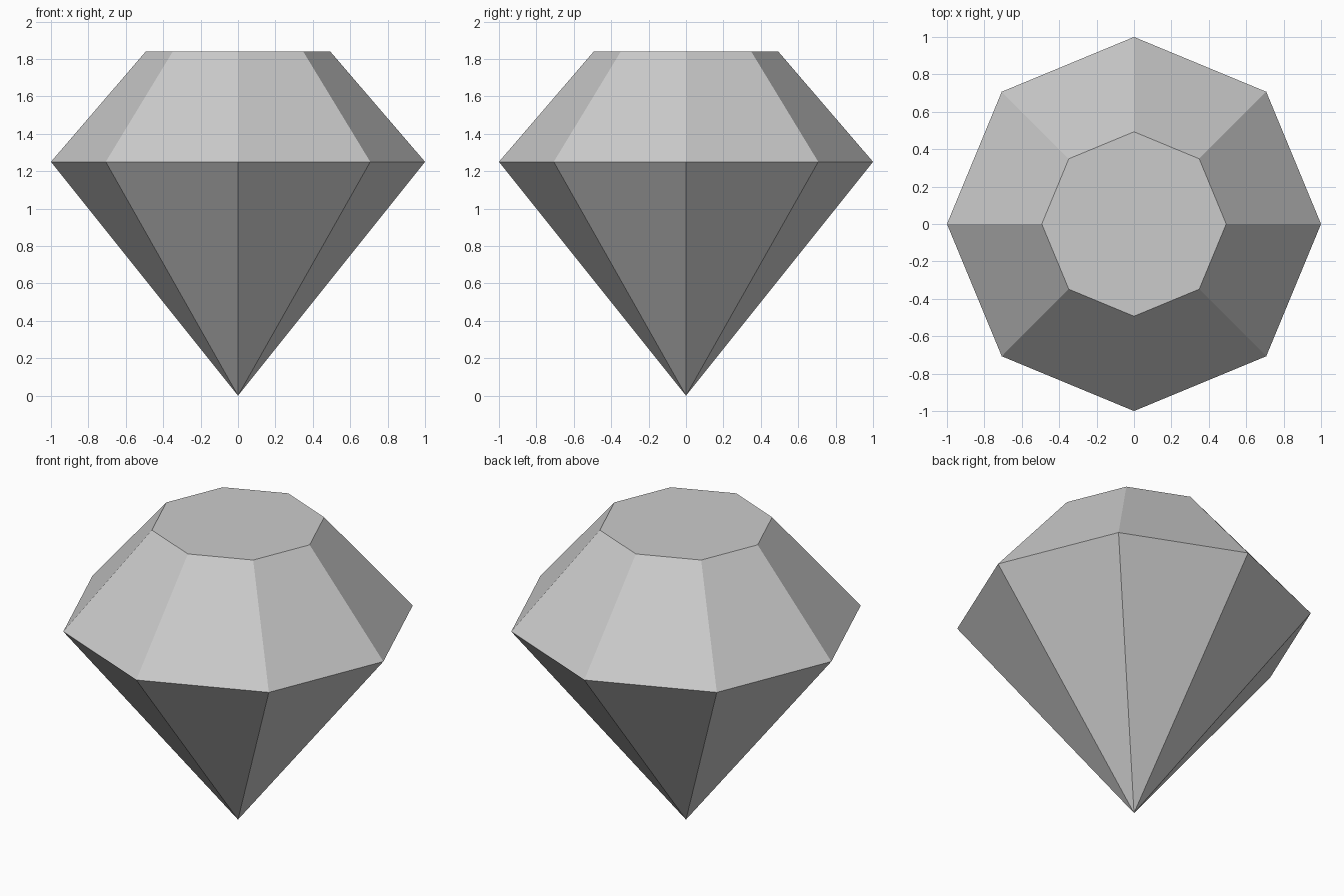
import bpy
import bmesh
from math import cos, sin, tau

cube = bpy.data.objects.get("Cube")
if cube:
    bpy.data.objects.remove(cube, do_unlink=True)

SIDES = 8
GIRDLE_R, GIRDLE_Z = 1.0, 1.25
TABLE_R, TABLE_Z = 0.493, 1.84

# Single gem colour
grey = bpy.data.materials.new("light_grey")
grey.use_nodes = True
colour = (0.6, 0.6, 0.6, 1.0)
grey.diffuse_color = colour
grey.node_tree.nodes["Principled BSDF"].inputs["Base Color"].default_value = colour


def ring(bm, radius, z):
    """Octagon of vertices with corners on the axes."""
    return [bm.verts.new((radius * cos(tau * i / SIDES), radius * sin(tau * i / SIDES), z))
            for i in range(SIDES)]


bm = bmesh.new()
tip = bm.verts.new((0, 0, 0))
girdle = ring(bm, GIRDLE_R, GIRDLE_Z)
table = ring(bm, TABLE_R, TABLE_Z)

# Pointed lower facets and sloping crown facets
for i in range(SIDES):
    j = (i + 1) % SIDES
    bm.faces.new((tip, girdle[j], girdle[i]))
    bm.faces.new((girdle[i], girdle[j], table[j], table[i]))

# Flat table on top
bm.faces.new(table)
bmesh.ops.recalc_face_normals(bm, faces=bm.faces)

mesh = bpy.data.meshes.new("cut_gem")
bm.to_mesh(mesh)
bm.free()
mesh.materials.append(grey)
gem = bpy.data.objects.new("cut_gem", mesh)
bpy.context.collection.objects.link(gem)
